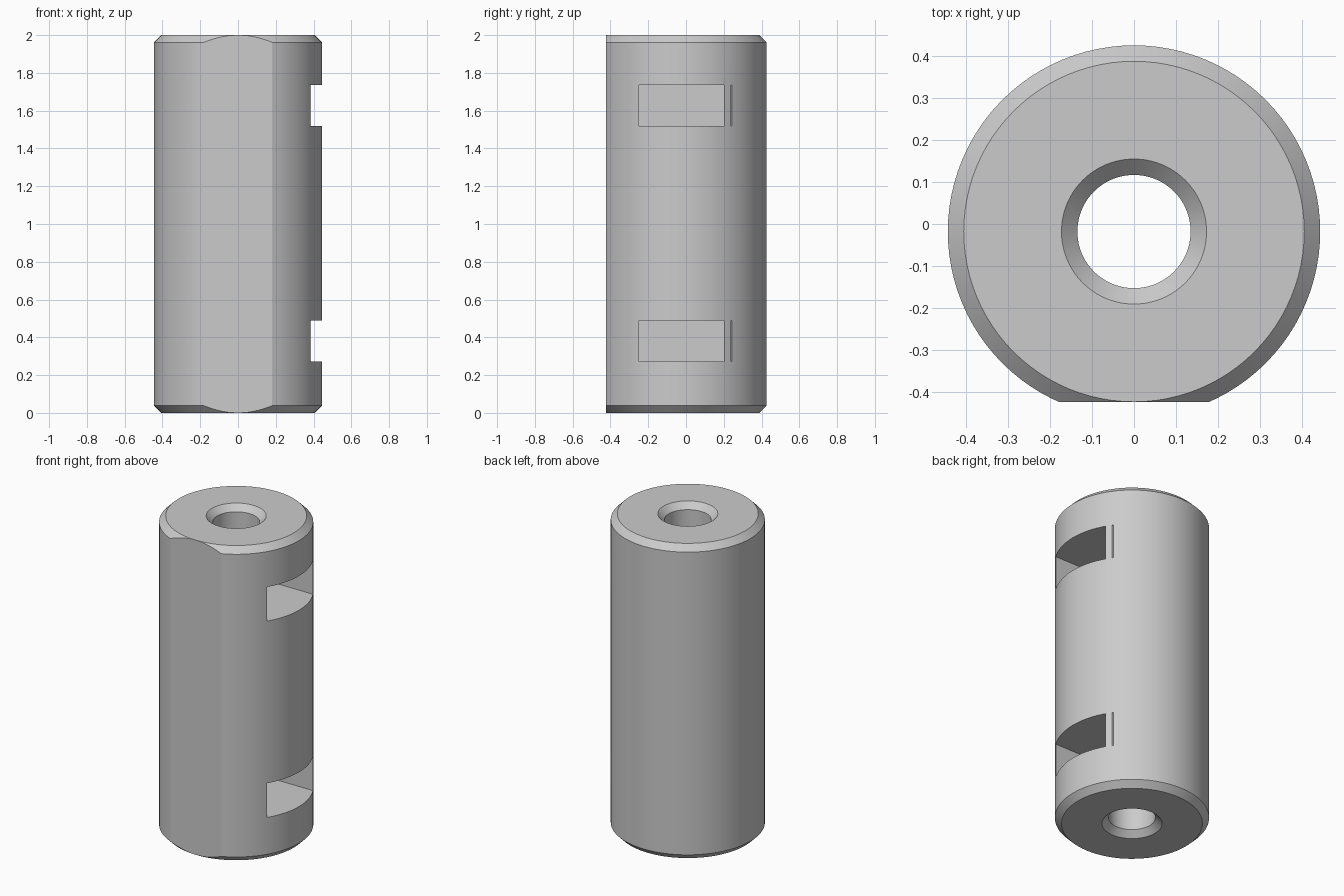
import bpy
import bmesh
from math import tau
from mathutils import Matrix, Vector

cube = bpy.data.objects.get("Cube")
if cube:
    bpy.data.objects.remove(cube, do_unlink=True)

AXIS_Y = -0.018            # axis of the round body
RADIUS, BORE, CHAMFER, HEIGHT = 0.444, 0.135, 0.038, 2.0
SEGMENTS = 96

grey = bpy.data.materials.new("plain_grey")
grey.use_nodes = True
grey.diffuse_color = (0.6, 0.6, 0.6, 1)
grey.node_tree.nodes["Principled BSDF"].inputs["Base Color"].default_value = (0.6, 0.6, 0.6, 1)


def add_object(name, bm):
    bmesh.ops.recalc_face_normals(bm, faces=bm.faces)
    mesh = bpy.data.meshes.new(name)
    bm.to_mesh(mesh)
    bm.free()
    mesh.materials.append(grey)
    obj = bpy.data.objects.new(name, mesh)
    bpy.context.collection.objects.link(obj)
    return obj


def cut_box(target, low, high):
    """Subtract the box between two corners from the target."""
    low, high = Vector(low), Vector(high)
    bm = bmesh.new()
    bmesh.ops.create_cube(bm, size=1, matrix=Matrix.Translation((low + high) / 2)
                          @ Matrix.Diagonal((high - low).to_4d()))
    cutter = add_object("cutter", bm)
    cutter.hide_render = True
    mod = target.modifiers.new("cut", 'BOOLEAN')
    mod.operation, mod.solver, mod.object = 'DIFFERENCE', 'EXACT', cutter
    bpy.context.view_layer.objects.active = target
    bpy.ops.object.modifier_apply(modifier=mod.name)
    bpy.data.objects.remove(cutter, do_unlink=True)


# Round body with a chamfered through bore, spun from a closed profile
half = [(BORE, CHAMFER), (BORE + CHAMFER, 0), (RADIUS - CHAMFER, 0), (RADIUS, CHAMFER)]
profile = half + [(r, HEIGHT - z) for r, z in reversed(half)]
bm = bmesh.new()
verts = [bm.verts.new((r, AXIS_Y, z)) for r, z in profile]
edges = [bm.edges.new((v, verts[(i + 1) % len(verts)])) for i, v in enumerate(verts)]
bmesh.ops.spin(bm, geom=verts + edges, cent=(0, AXIS_Y, 0), axis=(0, 0, 1),
               angle=tau, steps=SEGMENTS, use_merge=True)
bmesh.ops.remove_doubles(bm, verts=bm.verts, dist=1e-5)
body = add_object("bored_cylinder", bm)

# Flat along the front
cut_box(body, (-1, -1, -1), (1, -0.424, 3))

# Two deep side pockets across the bore, each with a fine groove beside it
for bottom, top in ((0.272, 0.49), (1.52, 1.737)):
    cut_box(body, (-0.225, -0.25, bottom), (0.6, 0.202, top))
    cut_box(body, (0.352, 0.237, bottom), (0.6, 0.243, top))

# Smooth round walls, crisp edges
bpy.ops.object.select_all(action='DESELECT')
body.select_set(True)
bpy.context.view_layer.objects.active = body
bpy.ops.object.shade_smooth_by_angle(angle=0.3)
